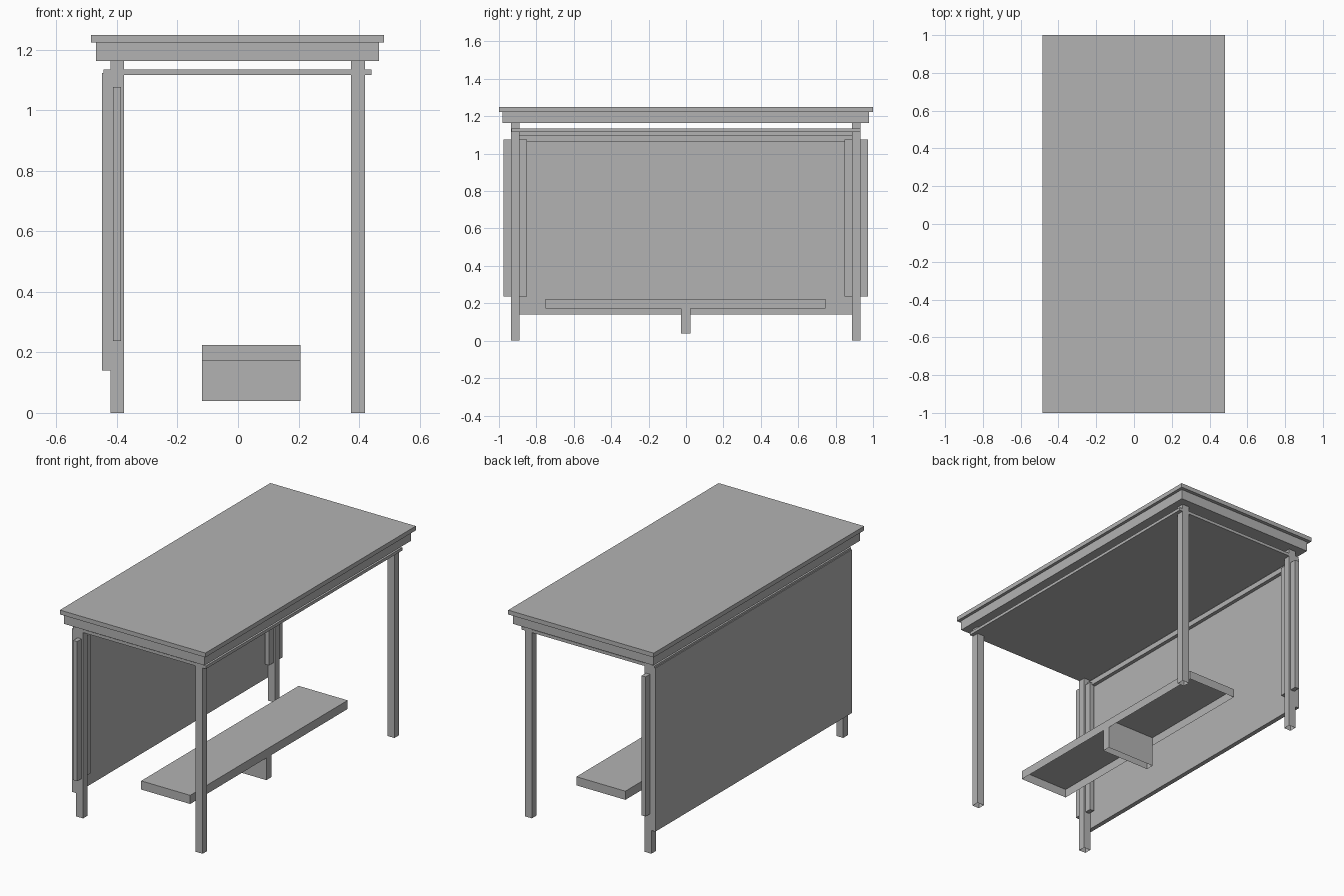
import bpy
import bmesh

cube = bpy.data.objects.get("Cube")
if cube:
    bpy.data.objects.remove(cube, do_unlink=True)

grey = bpy.data.materials.new("plain_grey")
grey.use_nodes = True
GREY = (0.45, 0.45, 0.45, 1)
grey.diffuse_color = GREY
grey.node_tree.nodes["Principled BSDF"].inputs["Base Color"].default_value = GREY


def box(name, x, y, z, open_bottom=False):
    """Flat-sided box from (min, max) ranges, optionally hollow from below."""
    bm = bmesh.new()
    bmesh.ops.create_cube(bm, size=1)
    for v in bm.verts:
        v.co = [r[0] if c < 0 else r[1] for c, r in zip(v.co, (x, y, z))]
    bm.normal_update()
    if open_bottom:
        under = [f for f in bm.faces if f.normal.z < -0.9]
        bmesh.ops.delete(bm, geom=under, context="FACES_ONLY")
    mesh = bpy.data.meshes.new(name)
    bm.to_mesh(mesh)
    bm.free()
    mesh.materials.append(grey)
    obj = bpy.data.objects.new(name, mesh)
    bpy.context.scene.collection.objects.link(obj)
    return obj


# Roof: overhanging cap, fascia block and thin ceiling board
box("roof_cap", (-0.485, 0.483), (-1, 1), (1.223, 1.249))
box("roof_fascia", (-0.469, 0.465), (-0.982, 0.979), (1.163, 1.223))
box("ceiling_board", (-0.444, 0.441), (-0.934, 0.932), (1.117, 1.135))

# Four corner posts, hollow from below
for side, x in (("right", (-0.422, -0.376)), ("left", (0.373, 0.419))):
    for end, y in (("front", (-0.935, -0.891)), ("back", (0.888, 0.932))):
        box(f"{end}_{side}_post", x, y, (0, 1.163), True)

# Long wall panel with its inner top rail
box("wall_panel", (-0.449, -0.422), (-0.935, 0.932), (0.14, 1.123))
box("wall_rail", (-0.422, -0.4), (-0.891, 0.888), (1.064, 1.096))

# Upright battens on both sides of the wall posts
for end, outer, inner in (("front", (-0.977, -0.935), (-0.891, -0.85)),
                          ("back", (0.932, 0.973), (0.888, 0.847))):
    for place, y in (("outer", outer), ("inner", inner)):
        box(f"{end}_{place}_batten", (-0.413, -0.386),
            (min(y), max(y)), (0.237, 1.077))

# Bench: hollow seat on one central leg
box("bench_seat", (-0.119, 0.207), (-0.75, 0.746), (0.172, 0.224), True)
box("bench_leg", (-0.119, 0.207), (-0.026, 0.023), (0.039, 0.223), True)
